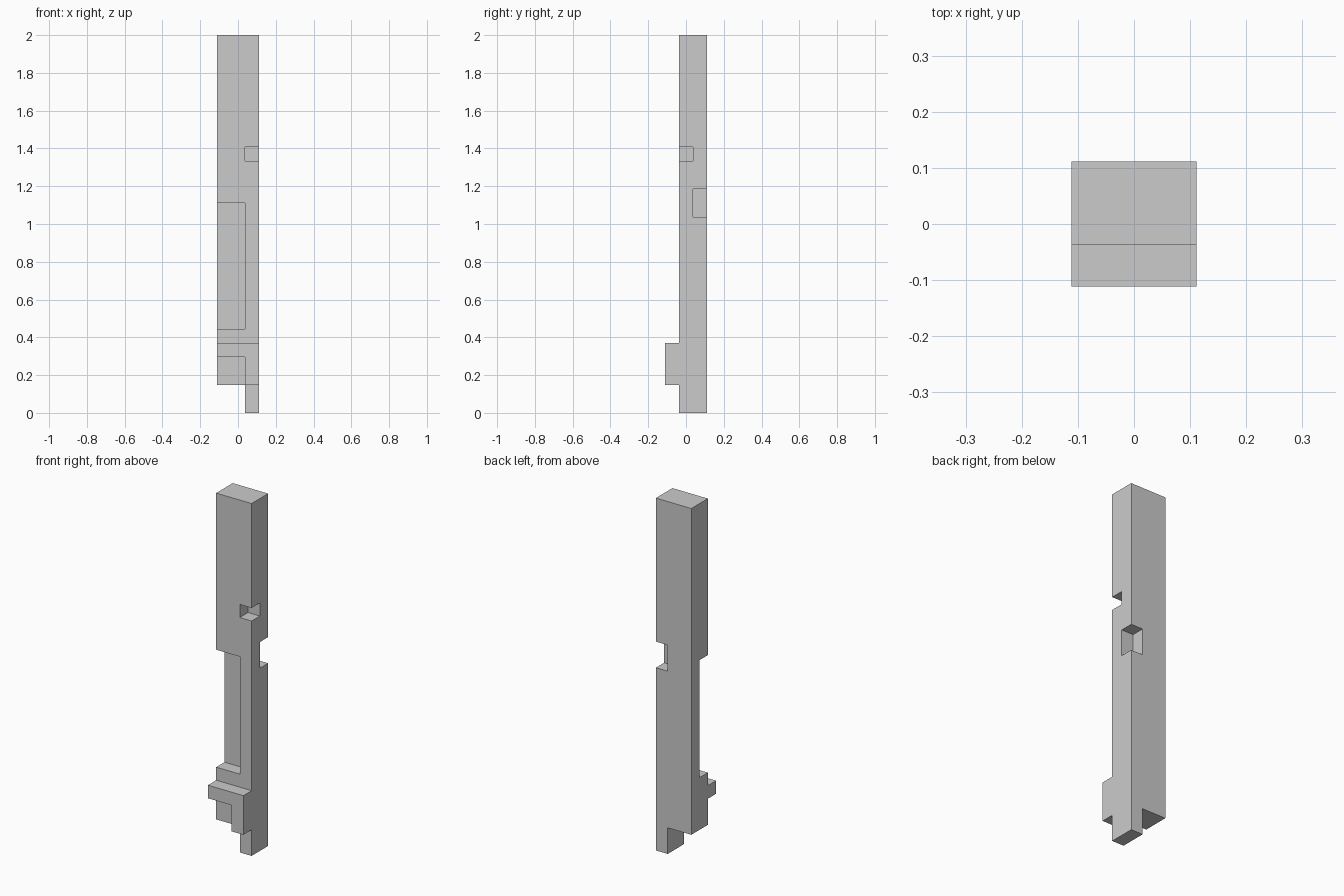
import bpy, bmesh
from mathutils import Vector

if "Cube" in bpy.data.objects:
    bpy.data.objects.remove(bpy.data.objects["Cube"])

U = 2 / 27  # block size: the post is 3 x 3 x 27 blocks


def block(x, y, z):
    """All cells in the half-open ranges x, y, z."""
    return {(i, j, k) for i in range(*x) for j in range(*y) for k in range(*z)}


# Main shaft
cells = block((0, 3), (1, 3), (2, 27))
# Foot peg
cells |= block((2, 3), (1, 3), (0, 2))
# Front ledge and its leg
cells |= block((0, 3), (0, 1), (4, 5))
cells |= block((2, 3), (0, 1), (2, 4))
# Long front recess
cells -= block((0, 2), (1, 2), (6, 15))
# Front and back corner notches
cells -= block((2, 3), (1, 2), (18, 19))
cells -= block((2, 3), (2, 3), (14, 16))

# Skin the exposed block sides, then merge coplanar faces
bm = bmesh.new()
for c in cells:
    for axis in range(3):
        for side in (0, 1):
            n = list(c)
            n[axis] += 1 if side else -1
            if tuple(n) in cells:
                continue
            a, b = (axis + 1) % 3, (axis + 2) % 3
            corners = []
            for da, db in ((0, 0), (1, 0), (1, 1), (0, 1)):
                p = list(c)
                p[axis] += side
                p[a] += da
                p[b] += db
                corners.append(bm.verts.new((Vector(p) - Vector((1.5, 1.5, 0))) * U))
            bm.faces.new(corners if side else corners[::-1])
bmesh.ops.remove_doubles(bm, verts=bm.verts, dist=1e-4)
bmesh.ops.dissolve_limit(bm, angle_limit=0.01, verts=bm.verts, edges=bm.edges)

mesh = bpy.data.meshes.new("notched_post")
bm.to_mesh(mesh)
bm.free()
post = bpy.data.objects.new("notched_post", mesh)
bpy.context.collection.objects.link(post)
